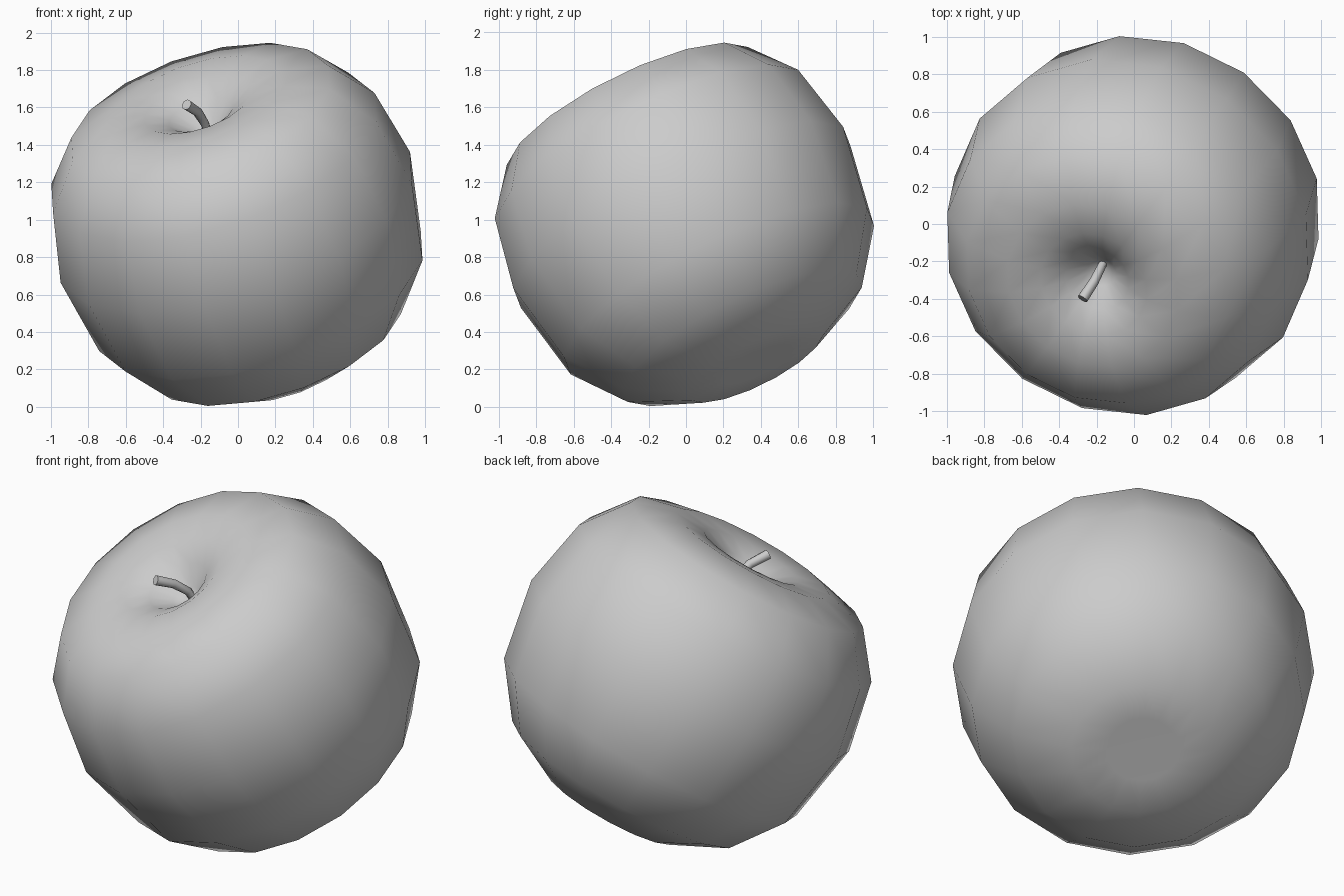
import bpy, bmesh, math
from mathutils import Vector

cube = bpy.data.objects.get("Cube")
if cube:
    bpy.data.objects.remove(cube, do_unlink=True)

grey = bpy.data.materials.new("plain grey")
grey.use_nodes = True
GREY = (0.6, 0.6, 0.6, 1)
grey.diffuse_color = GREY
grey.node_tree.nodes["Principled BSDF"].inputs["Base Color"].default_value = GREY


def finish(bm, name):
    """Turn a bmesh into a smooth shaded object."""
    bmesh.ops.recalc_face_normals(bm, faces=bm.faces)
    mesh = bpy.data.meshes.new(name)
    bm.to_mesh(mesh)
    bm.free()
    mesh.materials.append(grey)
    mesh.shade_smooth()
    obj = bpy.data.objects.new(name, mesh)
    bpy.context.collection.objects.link(obj)
    return obj


def bridge(bm, a, b):
    for i in range(len(a)):
        j = (i + 1) % len(a)
        bm.faces.new((a[i], a[j], b[j], b[i]))


def fan(bm, ring, tip):
    for i in range(len(ring)):
        bm.faces.new((ring[i], ring[(i + 1) % len(ring)], tip))


# Fruit body: a lathed profile (radius, height) leaning to the front right
SIDES = 16
profile = [(0.2, -0.87), (0.4, -0.865), (0.71, -0.7), (0.92, -0.41), (1.0, 0.05),
           (0.92, 0.45), (0.73, 0.7), (0.48, 0.77), (0.3, 0.75),
           (0.18, 0.69), (0.08, 0.6)]
bottom, pit = -0.86, 0.55
axis = Vector((-0.287, -0.428, 0.857)).normalized()
side = axis.cross(Vector((0, 0, 1))).normalized()
out = side.cross(axis)
centre = Vector((0, 0, 0.97))

bm = bmesh.new()
rings = []
for r, h in profile:
    ring = []
    for i in range(SIDES):
        a = math.tau * i / SIDES + 0.04
        ring.append(bm.verts.new(centre + axis * h + (side * math.cos(a) + out * math.sin(a)) * r))
    rings.append(ring)
for lower, upper in zip(rings, rings[1:]):
    bridge(bm, lower, upper)
fan(bm, rings[0], bm.verts.new(centre + axis * bottom))
fan(bm, rings[-1], bm.verts.new(centre + axis * pit))
finish(bm, "fruit_body")

# Stem: a short bent tube rising out of the hollow
path = [Vector(p) for p in ((-0.15, -0.18, 1.42), (-0.175, -0.23, 1.51),
                            (-0.215, -0.31, 1.575), (-0.275, -0.4, 1.615))]
bm = bmesh.new()
rings = []
for k, p in enumerate(path):
    along = path[min(k + 1, len(path) - 1)] - path[max(k - 1, 0)]
    turn = along.to_track_quat('Z', 'Y')
    radius = 0.02 + 0.003 * k
    rings.append([bm.verts.new(p + turn @ Vector((math.cos(a), math.sin(a), 0)) * radius)
                  for a in (math.tau * i / 8 for i in range(8))])
for lower, upper in zip(rings, rings[1:]):
    bridge(bm, lower, upper)
bm.faces.new(rings[0])
bm.faces.new(rings[-1])
stem = finish(bm, "stem")
bpy.context.view_layer.objects.active = stem
stem.select_set(True)
bpy.ops.object.shade_smooth_by_angle(angle=math.radians(50))
